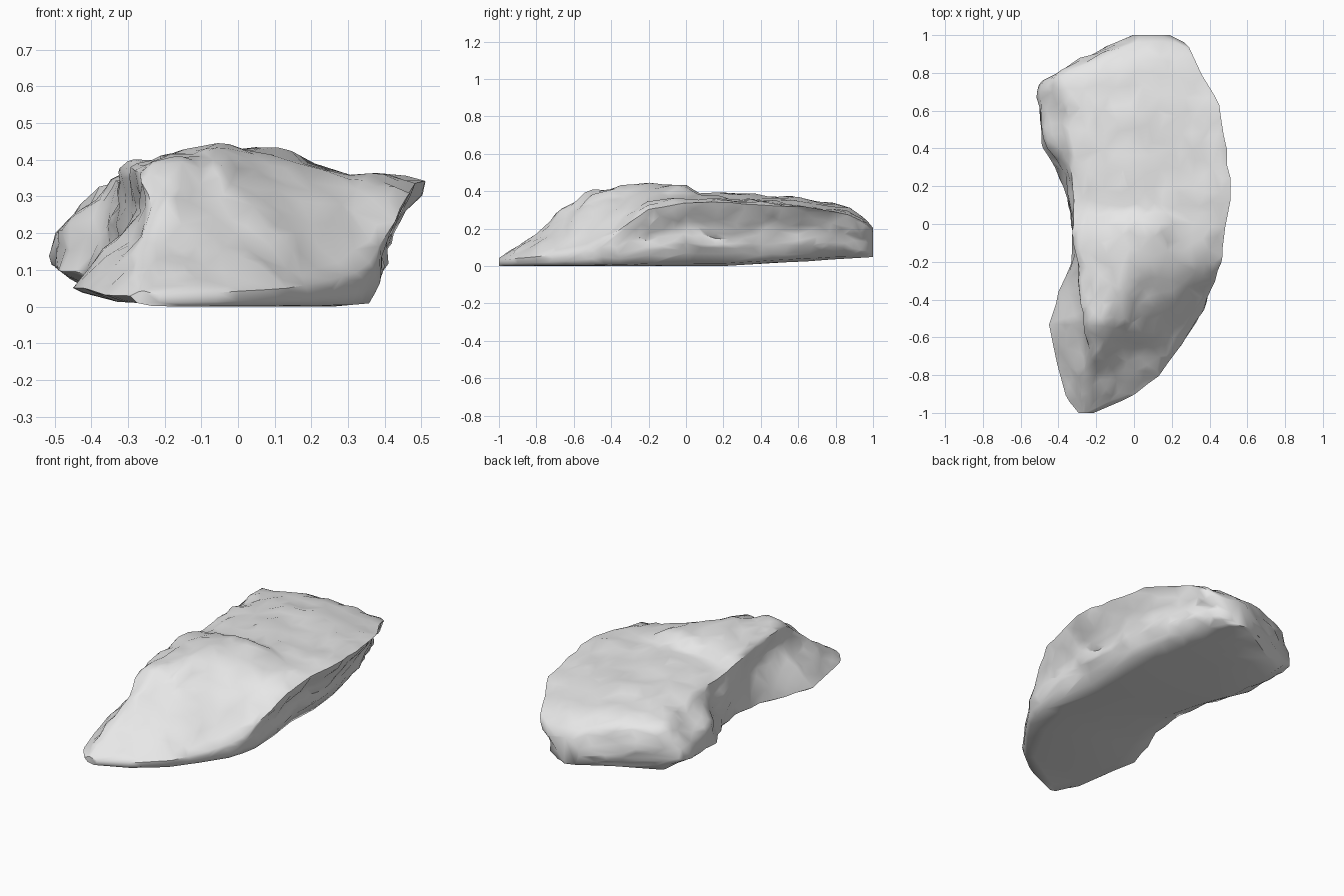
import bpy, bmesh
from mathutils import Vector, noise

cube = bpy.data.objects.get("Cube")
if cube:
    bpy.data.objects.remove(cube)

# Stone colour
stone = bpy.data.materials.new("pale grey stone")
stone.use_nodes = True
colour = (0.8, 0.8, 0.8, 1)
stone.diffuse_color = colour
stone.node_tree.nodes["Principled BSDF"].inputs["Base Color"].default_value = colour

# Stations along the slab:
# y, left foot x, foot z, crest x, crest z, middle z, right edge x, right edge z
STATIONS = [
    (-1.0, -.29, .03, -.27, .04, .04, -.22, .03),
    (-.92, -.36, .03, -.28, .09, .08, -.02, .04),
    (-.80, -.39, .04, -.26, .17, .16, .13, .05),
    (-.66, -.43, .05, -.24, .32, .25, .24, .07),
    (-.52, -.45, .05, -.27, .40, .36, .34, .10),
    (-.36, -.40, .05, -.28, .41, .42, .41, .19),
    (-.20, -.33, .05, -.29, .41, .45, .46, .30),
    (.00, -.32, .06, -.32, .39, .44, .49, .34),
    (.06, -.33, .07, -.32, .37, .40, .50, .34),
    (.22, -.38, .08, -.33, .37, .39, .51, .34),
    (.40, -.48, .10, -.34, .37, .38, .50, .33),
    (.60, -.50, .11, -.36, .35, .37, .46, .32),
    (.76, -.51, .12, -.41, .32, .35, .39, .30),
    (.88, -.26, .11, -.21, .29, .31, .33, .28),
    (.97, -.06, .10, -.02, .25, .25, .27, .22),
    (1.0, .00, .12, .03, .20, .20, .18, .18),
]
ROWS, PER_EDGE = 60, 6


def mix(a, b, t):
    return a + (b - a) * t


def ramp(value, start, end):
    return max(0, min(1, (value - start) / (end - start)))


def station_at(y):
    """Linear blend of the two neighbouring stations."""
    for a, b in zip(STATIONS, STATIONS[1:]):
        if y <= b[0]:
            t = (y - a[0]) / (b[0] - a[0])
            return [mix(p, q, t) for p, q in zip(a, b)]
    return list(STATIONS[-1])


def ring(s):
    """Cross-section: creased left wall, rounded top, right flank undercut at the back."""
    y, foot, foot_z, crest, crest_z, mid_z, edge, edge_z = s
    base = .06 * max(0, y - .2)
    undercut = edge_z * mix(.12, .44, ramp(y, -.45, .05))
    right_foot = edge - undercut
    width = edge - crest
    notch = max(0, 1 - abs(y + .45) / .35) * .05
    back = ramp(y, .2, .45)
    corners = [
        (mix(foot, right_foot, .15), base + .012),
        (foot, foot_z),
        (mix(foot, crest, mix(.75, .08, back)) + notch,
         mix(foot_z, crest_z, mix(.6, .38, back))),
        (crest, mix(foot_z, crest_z, .9)),
        (crest + .1 * width, crest_z),
        (crest + .36 * width, mid_z),
        (crest + .68 * width, mix(mid_z, edge_z, .52)),
        (edge, edge_z),
        (mix(edge, right_foot, .66), edge_z * .6),
        (mix(edge, right_foot, .72), edge_z * .35),
        (right_foot - .02, base + .04 * edge_z),
        (mix(right_foot, foot, .15), base),
    ]
    points = []
    for (ax, az), (bx, bz) in zip(corners, corners[1:] + corners[:1]):
        for i in range(PER_EDGE):
            t = i / PER_EDGE
            points.append(Vector((mix(ax, bx, t), y, mix(az, bz, t))))
    return points


# Loft the main mass, with closed ends
bm = bmesh.new()
rows = []
for r in range(ROWS + 1):
    y = mix(-1, 1, r / ROWS)
    rows.append([bm.verts.new(p) for p in ring(station_at(y))])
for a, b in zip(rows, rows[1:]):
    n = len(a)
    for i in range(n):
        j = (i + 1) % n
        bm.faces.new((a[i], a[j], b[j], b[i]))
bm.faces.new(rows[0])
bm.faces.new(list(reversed(rows[-1])))
bmesh.ops.recalc_face_normals(bm, faces=bm.faces)
bm.normal_update()

# Weathered lumps, with chisel-like creases, fading at the underside and both ends
moves = []
for v in bm.verts:
    p = v.co
    lumps = noise.noise(p * 5 + Vector((3, 1, 7)))
    crease = abs(noise.noise(Vector((p.x * 9, p.y * 6, p.z * 11)))) - .22
    grit = noise.noise(p * 17)
    fade = ramp(p.z, .01, .12) * ramp(abs(p.y), 1, .95)
    moves.append(v.normal * fade * (.016 * lumps + .036 * crease + .009 * grit))
for v, move in zip(bm.verts, moves):
    v.co += move
bmesh.ops.smooth_vert(bm, verts=bm.verts, factor=.3,
                      use_axis_x=True, use_axis_y=False, use_axis_z=True)

mesh = bpy.data.meshes.new("boulder")
bm.to_mesh(mesh)
bm.free()
mesh.materials.append(stone)
boulder = bpy.data.objects.new("boulder", mesh)
bpy.context.collection.objects.link(boulder)

# Irregular broad facets, softly shaded
facets = boulder.modifiers.new("facets", "DECIMATE")
facets.ratio = .2
bpy.ops.object.select_all(action="DESELECT")
boulder.select_set(True)
bpy.context.view_layer.objects.active = boulder
bpy.ops.object.modifier_apply(modifier=facets.name)
bpy.ops.object.shade_smooth_by_angle(angle=.9)
